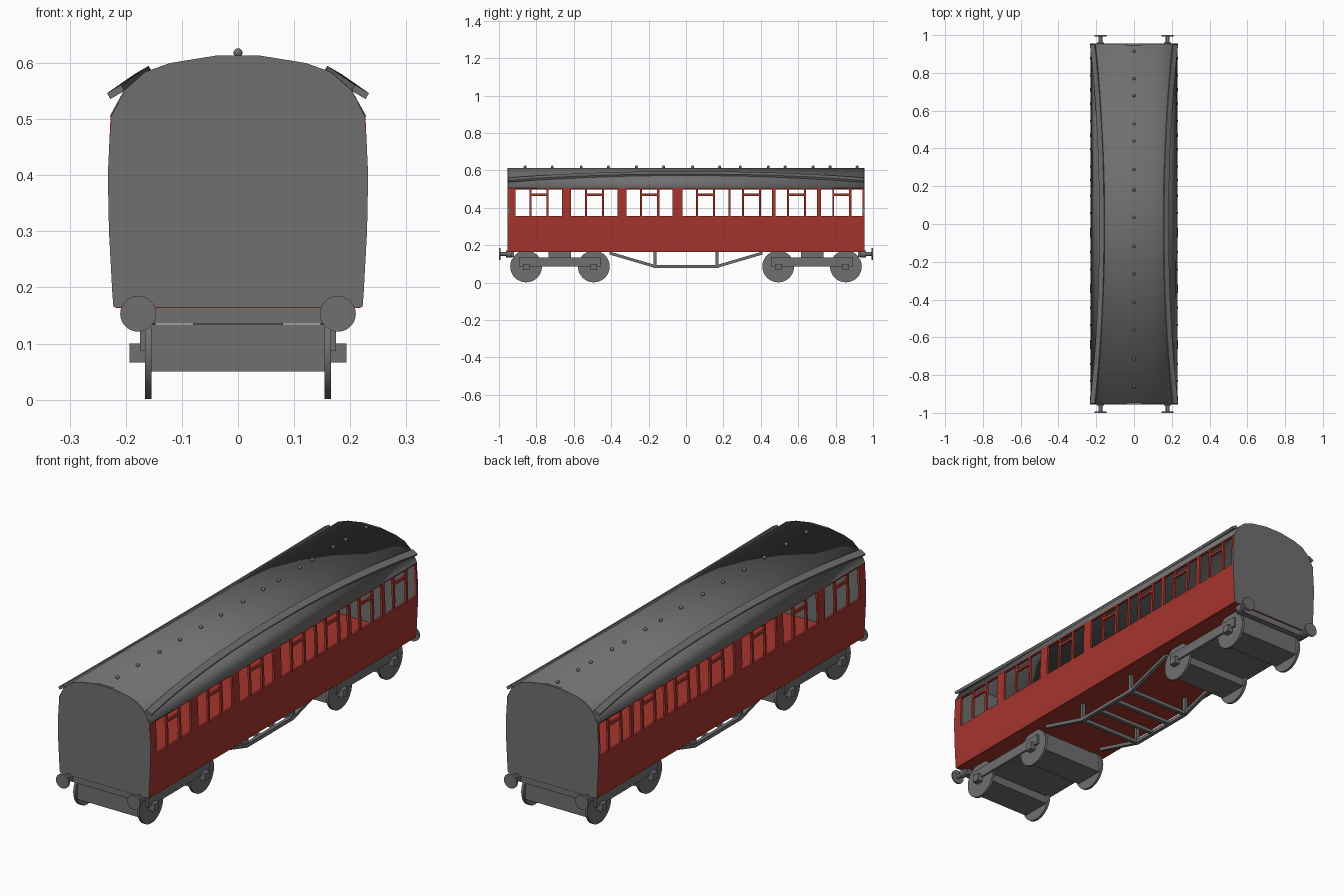
import bpy
import bmesh
from math import pi
from mathutils import Vector

cube = bpy.data.objects.get("Cube")
if cube:
    bpy.data.objects.remove(cube, do_unlink=True)


def material(name, rgb):
    m = bpy.data.materials.new(name)
    m.use_nodes = True
    m.diffuse_color = (*rgb, 1)
    m.node_tree.nodes["Principled BSDF"].inputs["Base Color"].default_value = (*rgb, 1)
    return m


GREY = material("dark grey", (0.16, 0.16, 0.16))
RED = material("carriage red", (0.38, 0.035, 0.026))


def finish(name, bm, mat, smooth=False, thickness=0):
    bmesh.ops.recalc_face_normals(bm, faces=bm.faces)
    mesh = bpy.data.meshes.new(name)
    bm.to_mesh(mesh)
    bm.free()
    mesh.materials.append(mat)
    ob = bpy.data.objects.new(name, mesh)
    bpy.context.collection.objects.link(ob)
    if thickness:
        mod = ob.modifiers.new("thickness", "SOLIDIFY")
        mod.thickness = thickness
        mod.offset = 0
    if smooth:
        bpy.ops.object.select_all(action="DESELECT")
        ob.select_set(True)
        bpy.context.view_layer.objects.active = ob
        bpy.ops.object.shade_smooth_by_angle(angle=pi / 6)
    return ob


def box(name, centre, size, mat=GREY):
    bm = bmesh.new()
    bmesh.ops.create_cube(bm, size=1)
    bmesh.ops.scale(bm, vec=size, verts=bm.verts)
    bmesh.ops.translate(bm, vec=centre, verts=bm.verts)
    return finish(name, bm, mat)


def rod(name, a, b, radius, sides=24):
    """Cylinder from point a to point b."""
    a, b = Vector(a), Vector(b)
    bm = bmesh.new()
    bmesh.ops.create_cone(bm, cap_ends=True, segments=sides, radius1=radius,
                          radius2=radius, depth=(b - a).length)
    turn = (b - a).to_track_quat("Z", "Y").to_matrix()
    bmesh.ops.rotate(bm, matrix=turn, verts=bm.verts)
    bmesh.ops.translate(bm, vec=(a + b) / 2, verts=bm.verts)
    return finish(name, bm, GREY, smooth=sides > 8)


def loft(name, sections, mat, closed, thickness=0, smooth=False):
    """Skin a list of matching cross-sections."""
    bm = bmesh.new()
    rings = [[bm.verts.new(p) for p in s] for s in sections]
    n = len(rings[0])
    for r, q in zip(rings, rings[1:]):
        for i in range(n if closed else n - 1):
            j = (i + 1) % n
            bm.faces.new((r[i], r[j], q[j], q[i]))
    if closed:
        bm.faces.new(rings[0])
        bm.faces.new(rings[-1])
    return finish(name, bm, mat, smooth, thickness)


END = 0.953
SIDE = [(0.222, 0.165), (0.224, 0.19), (0.23, 0.3), (0.232, 0.4), (0.227, 0.507)]
ROOF = [(0.225, 0.507), (0.2, 0.553), (0.165, 0.584), (0.12, 0.6), (0.04, 0.613)]


def side_x(z):
    for (xa, za), (xb, zb) in zip(SIDE, SIDE[1:]):
        if z <= zb:
            return xa + (xb - xa) * (z - za) / (zb - za)
    return SIDE[-1][0]


# Window bays: two side lights flanking a door light
openings = []
for i, c in enumerate((-0.787, -0.49, -0.195, 0.104, 0.35, 0.59, 0.832)):
    outer = 0.124 if i < 4 else 0.111
    openings += [(c - outer, c - 0.05, False), (c - 0.04, c + 0.04, True),
                 (c + 0.052, c + outer, False)]

# Side walls as a grid with the window cells left open
ys = sorted([-END, END] + [y for o in openings for y in o[:2]])
zs = [0.165, 0.19, 0.24, 0.3, 0.357, 0.4, 0.463, 0.475, 0.499, 0.507]


def is_open(y, z):
    if not 0.357 < z < 0.499:
        return False
    for a, b, door in openings:
        if a < y < b:
            return not (door and 0.463 < z < 0.475)
    return False


for s, label in ((1, "left"), (-1, "right")):
    bm = bmesh.new()
    grid = [[bm.verts.new((s * (side_x(z) - 0.005), y, z)) for z in zs] for y in ys]
    for i in range(len(ys) - 1):
        for j in range(len(zs) - 1):
            if not is_open((ys[i] + ys[i + 1]) / 2, (zs[j] + zs[j + 1]) / 2):
                bm.faces.new((grid[i][j], grid[i + 1][j],
                              grid[i + 1][j + 1], grid[i][j + 1]))
    finish(label + "_side_wall", bm, RED, thickness=0.01)

    # Curved rain strip, low at the ends and high amidships
    sections = []
    for k in range(25):
        y = -0.95 + 1.9 * k / 24
        t = abs(y / 0.95) ** 2.2
        p = Vector((0.178 + 0.049 * t, y, 0.577 - 0.034 * t))
        out, up = Vector((0.87, 0, -0.5)), Vector((0.5, 0, 0.87))
        ring = [p + out * a + up * b for a, b in
                ((-0.025, -0.006), (0.004, -0.006), (0.004, 0.006), (-0.025, 0.006))]
        sections.append([(s * v.x, v.y, v.z) for v in ring])
    loft(label + "_rain_strip", sections, GREY, True)

# Floor, roof and closed ends
box("floor", (0, 0, 0.169), (0.436, 2 * END, 0.012), RED)
arch = ROOF + [(-x, z) for x, z in reversed(ROOF)]
loft("roof", [[(x, y, z - 0.004) for x, z in arch] for y in (-END, END)],
     GREY, False, 0.008, True)
outline = SIDE[:-1] + arch + [(-x, z) for x, z in reversed(SIDE[:-1])]
for s, label in ((-1, "front"), (1, "back")):
    loft(label + "_end_wall",
         [[(x, s * y, z) for x, z in outline] for y in (END - 0.008, END + 0.002)],
         GREY, True)
    box(label + "_headstock", (0, s * 0.935, 0.151), (0.36, 0.03, 0.03))

    # Buffers
    for x in (-0.178, 0.178):
        rod("buffer_collar", (x, s * 0.93, 0.153), (x, s * 0.962, 0.153), 0.018)
        rod("buffer_shaft", (x, s * 0.95, 0.153), (x, s * 0.998, 0.153), 0.01)
        rod("buffer_head", (x, s * 0.992, 0.153), (x, s * 1.0, 0.153), 0.032)

    # Bogie: frame, pivot, axle casings, wheels and axle boxes
    mid = s * 0.674
    box("bogie_centre", (0, mid, 0.11), (0.31, 0.36, 0.046))
    box("bogie_pivot", (0, mid, 0.148), (0.16, 0.12, 0.034))
    for x in (-0.168, 0.168):
        box("bogie_side_frame", (x, mid, 0.11), (0.014, 0.44, 0.046))
    for y in (mid - 0.181, mid + 0.181):
        box("axle_casing", (0, y, 0.092), (0.312, 0.14, 0.084))
        for t in (-1, 1):
            rod("wheel", (t * 0.154, y, 0.086), (t * 0.166, y, 0.086), 0.085, 32)
            box("axle_box", (t * 0.179, y, 0.083), (0.028, 0.034, 0.034))

# Roof ventilators
for y in (0.915, 0.77, 0.68, 0.53, 0.44, 0.29, 0.18, 0.035,
          -0.12, -0.265, -0.415, -0.56, -0.715, -0.86):
    bm = bmesh.new()
    bmesh.ops.create_uvsphere(bm, u_segments=12, v_segments=8, radius=0.008)
    bmesh.ops.translate(bm, vec=(0, y, 0.618), verts=bm.verts)
    finish("roof_ventilator", bm, GREY, True)

# Underframe trusses with posts and cross bars
path = [(-0.41, 0.158), (-0.165, 0.086), (0.165, 0.086), (0.41, 0.158)]
for x in (-0.155, 0.155):
    loft("truss_rail", [[(x + a, y, z + b) for a, b in
                         ((-0.008, -0.008), (0.008, -0.008), (0.008, 0.008), (-0.008, 0.008))]
                        for y, z in path], GREY, True)
    for y in (-0.165, 0.165):
        box("truss_post", (x, y, 0.126), (0.016, 0.016, 0.08))
for k in range(4):
    box("truss_cross_bar", (0, -0.165 + 0.11 * k, 0.086), (0.31, 0.016, 0.016))
